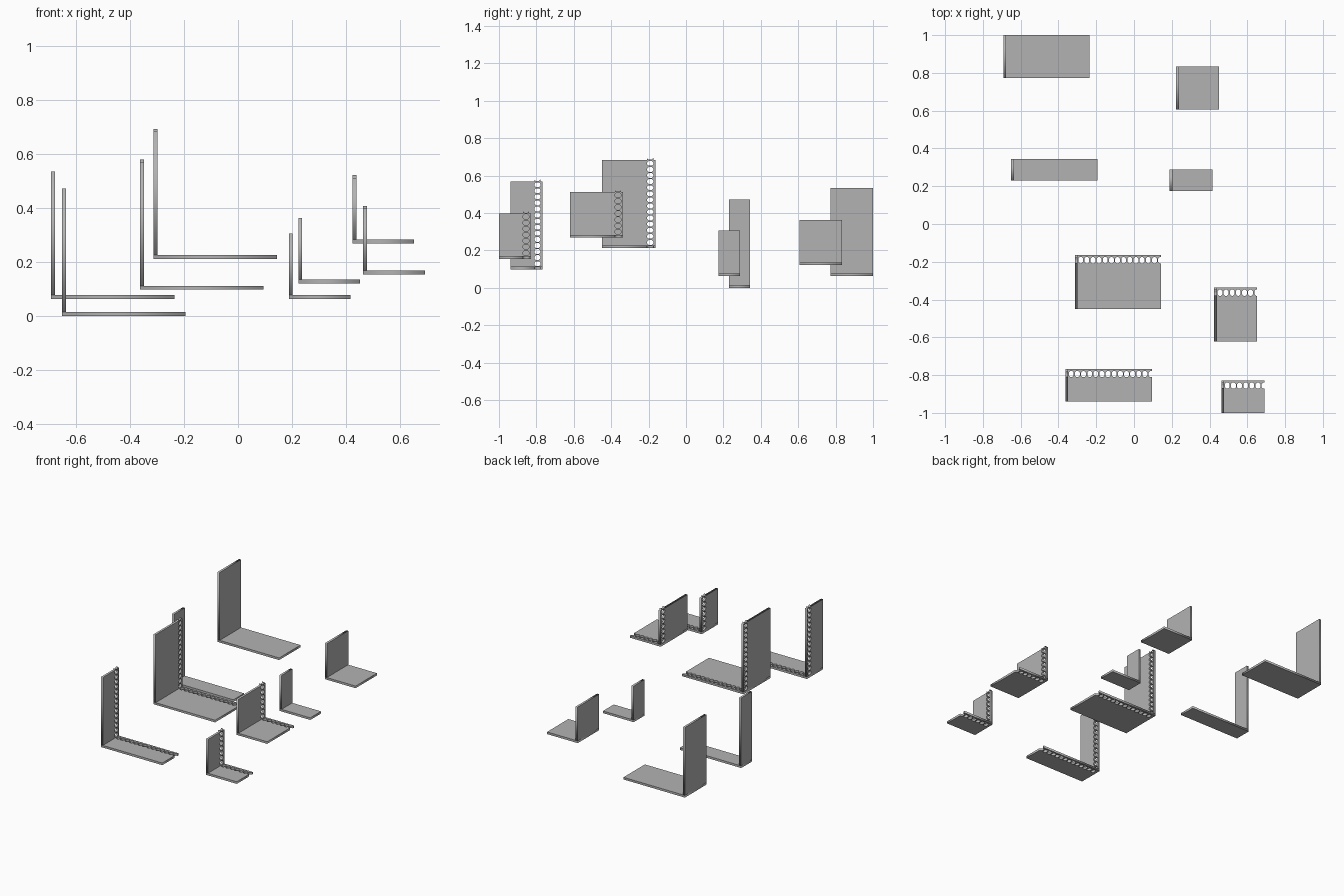
import bpy
from mathutils import Matrix

if "Cube" in bpy.data.objects:
    bpy.data.objects.remove(bpy.data.objects["Cube"])

T = 0.0145        # sheet thickness
PITCH = 0.0325    # spacing of the perforations
RAIL = 0.011      # bead rail along the perforated edge
STRIP = 0.044     # width of the perforated strip including the rail
GAP = 0.0255      # length of one perforation

grey = bpy.data.materials.new("matte grey")
grey.diffuse_color = (0.45, 0.45, 0.45, 1)
grey.use_nodes = True
grey.node_tree.nodes["Principled BSDF"].inputs["Base Color"].default_value = grey.diffuse_color


def sheet(name, loops, matrix):
    """Flat sheet of thickness T from an outline and hole loops."""
    cu = bpy.data.curves.new(name, 'CURVE')
    cu.dimensions = '2D'
    cu.fill_mode = 'BOTH'
    cu.extrude = T / 2
    for loop in loops:
        sp = cu.splines.new('POLY')
        sp.points.add(len(loop) - 1)
        for p, (u, v) in zip(sp.points, loop):
            p.co = (u, v, 0, 1)
        sp.use_cyclic_u = True
    ob = bpy.data.objects.new(name, cu)
    bpy.context.collection.objects.link(ob)
    me = bpy.data.meshes.new_from_object(
        ob.evaluated_get(bpy.context.evaluated_depsgraph_get()))
    bpy.data.objects.remove(ob)
    bpy.data.curves.remove(cu)
    me.name = name
    me.transform(Matrix.Translation((0, 0, T / 2)))
    me.transform(matrix)
    me.materials.clear()
    me.materials.append(grey)
    ob = bpy.data.objects.new(name, me)
    bpy.context.collection.objects.link(ob)


def plan(start, length, depth, perforated):
    """Outline plus holes: u runs along the leg, v across the depth."""
    if not perforated:
        return [[(start, 0), (length, 0), (length, depth), (start, depth)]]
    v0, v1 = depth - STRIP, depth - RAIL
    count = int((length - T) / PITCH)
    m = (PITCH - GAP) / 2
    notch = T + count * PITCH + m
    c = 0.008
    # the last perforation runs out through the end of the leg
    loops = [[(start, 0), (length, 0), (length, v0), (notch + c, v0),
              (notch, v0 + c), (notch, v1 - c), (notch + c, v1),
              (length, v1), (length, depth), (start, depth)]]
    for i in range(count):
        a = T + i * PITCH + m
        b = a + GAP
        loops.append([(a + c, v0), (b - c, v0), (b, v0 + c), (b, v1 - c),
                      (b - c, v1), (a + c, v1), (a, v1 - c), (a, v0 + c)])
    return loops


def bracket(name, x, y, z, length, depth, perforated=False):
    # horizontal flange
    flat = Matrix.Translation((x, y, z))
    sheet(name + "_flange", plan(0, length, depth, perforated), flat)
    # upright flange: u goes up, v stays along y, thickness along x
    up = Matrix(((0, 0, 1, x), (0, 1, 0, y), (1, 0, 0, z), (0, 0, 0, 1)))
    sheet(name + "_upright", plan(T, length + T, depth, perforated), up)


LONG, SHORT = 0.457, 0.228

# plain brackets
bracket("long_wide_bracket", -0.692, 0.773, 0.063, LONG, 0.227)
bracket("long_narrow_bracket", -0.651, 0.229, 0.0, LONG, 0.114)
bracket("short_narrow_bracket", 0.188, 0.174, 0.063, SHORT, 0.114)
bracket("short_wide_bracket", 0.223, 0.606, 0.121, SHORT, 0.227)

# brackets with a perforated edge
bracket("long_wide_perforated", -0.313, -0.449, 0.212, LONG, 0.285, True)
bracket("long_narrow_perforated", -0.363, -0.939, 0.098, LONG, 0.172, True)
bracket("short_wide_perforated", 0.424, -0.621, 0.269, SHORT, 0.285, True)
bracket("short_narrow_perforated", 0.463, -1.0, 0.155, SHORT, 0.172, True)
